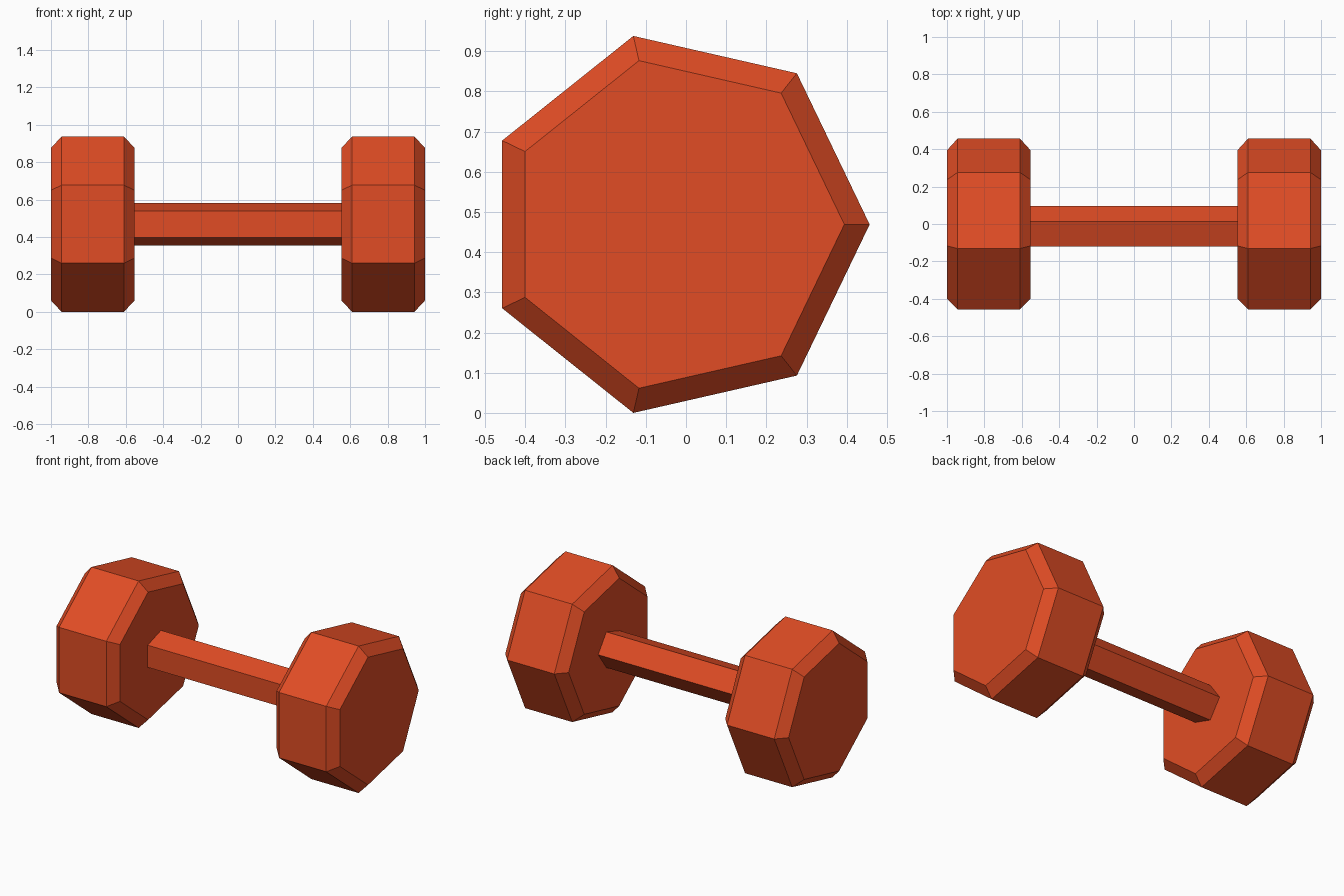
import bpy
import bmesh
from math import cos, sin, tau

cube = bpy.data.objects.get("Cube")
if cube:
    bpy.data.objects.remove(cube, do_unlink=True)

# Single flat colour
paint = bpy.data.materials.new("orange_red")
paint.use_nodes = True
colour = (0.75, 0.073, 0.018, 1)
paint.diffuse_color = colour
paint.node_tree.nodes["Principled BSDF"].inputs["Base Color"].default_value = colour

AXIS_Y = -0.024
HEAD_R = 0.481
AXIS_Z = HEAD_R * sin(2 * tau / 7)


def lathe(name, sides, profile):
    """Faceted solid along x from (x, radius) rings, with a corner facing +y."""
    bm = bmesh.new()
    rings = [[bm.verts.new((x, AXIS_Y + r * cos(tau * i / sides),
                            AXIS_Z + r * sin(tau * i / sides)))
              for i in range(sides)] for x, r in profile]
    for a, b in zip(rings, rings[1:]):
        for i in range(sides):
            j = (i + 1) % sides
            bm.faces.new((a[i], a[j], b[j], b[i]))
    bm.faces.new(rings[0])
    bm.faces.new(rings[-1])
    bmesh.ops.recalc_face_normals(bm, faces=bm.faces)
    mesh = bpy.data.meshes.new(name)
    bm.to_mesh(mesh)
    bm.free()
    mesh.materials.append(paint)
    obj = bpy.data.objects.new(name, mesh)
    bpy.context.collection.objects.link(obj)


# Chamfered seven-sided weights at both ends
INNER, OUTER, CHAMFER, CAP_R = 0.553, 1.0, 0.057, 0.418
for name, side in (("left_weight", 1), ("right_weight", -1)):
    lathe(name, 7, [(side * INNER, CAP_R), (side * (INNER + CHAMFER), HEAD_R),
                    (side * (OUTER - CHAMFER), HEAD_R), (side * OUTER, CAP_R)])

# Five-sided grip bar
lathe("grip_bar", 5, [(-INNER - 0.01, 0.12), (INNER + 0.01, 0.12)])
